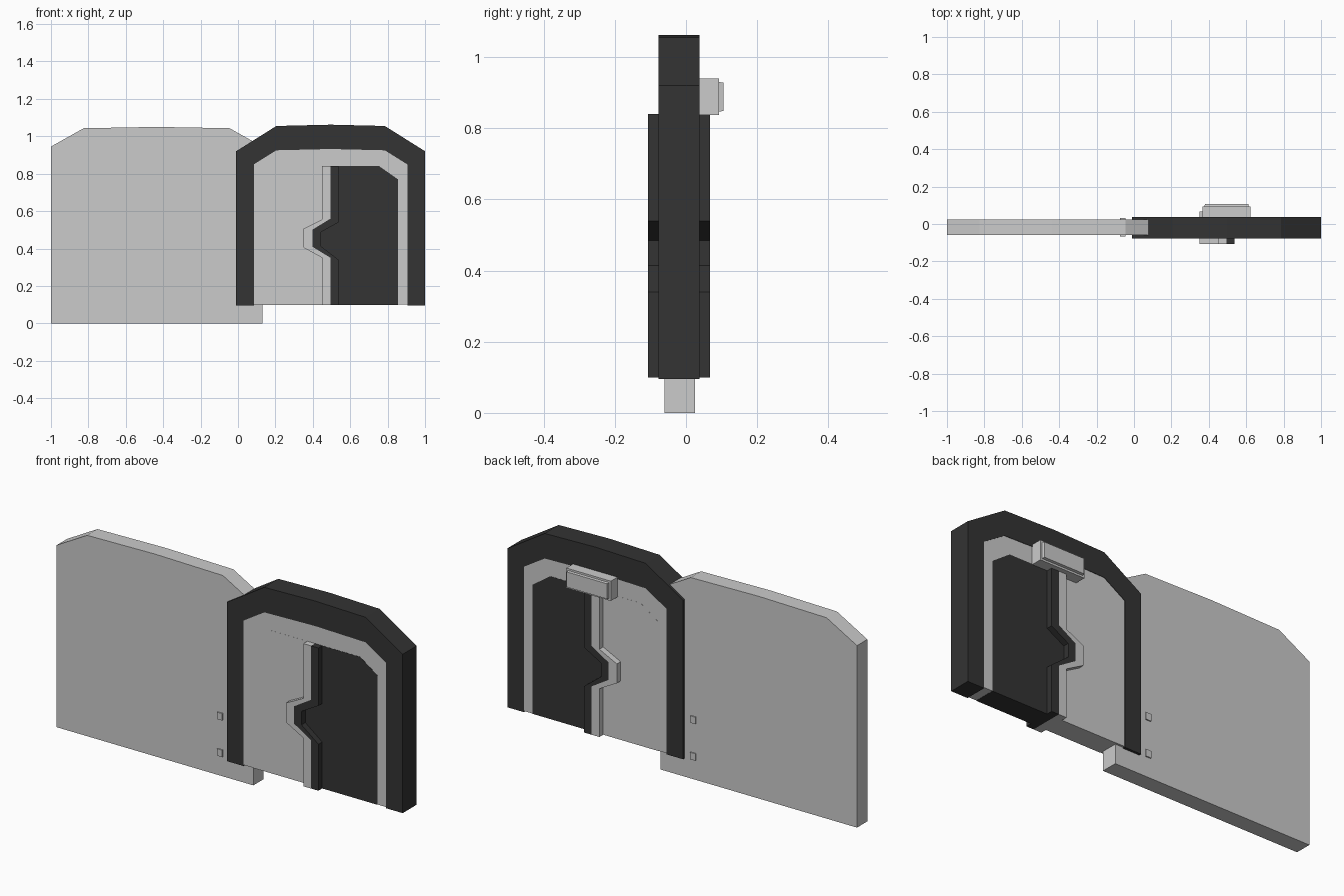
import bpy, bmesh

if "Cube" in bpy.data.objects:
    bpy.data.objects.remove(bpy.data.objects["Cube"])

CX = 0.495            # centre line of the doorway
YM = -0.0195          # mid depth of the doorway


def material(name, v):
    m = bpy.data.materials.new(name)
    m.diffuse_color = (v, v, v, 1)
    m.use_nodes = True
    m.node_tree.nodes["Principled BSDF"].inputs["Base Color"].default_value = m.diffuse_color
    return m


GREY = material("light_grey", 0.60)
DARK = material("charcoal", 0.033)


def extrude(name, profile, y0, y1, mat):
    """Solid from an x-z outline, extruded from y0 to y1."""
    bm = bmesh.new()
    face = bm.faces.new([bm.verts.new((x, y0, z)) for x, z in profile])
    res = bmesh.ops.extrude_face_region(bm, geom=[face])
    moved = [g for g in res["geom"] if isinstance(g, bmesh.types.BMVert)]
    bmesh.ops.translate(bm, verts=moved, vec=(0, y1 - y0, 0))
    bmesh.ops.recalc_face_normals(bm, faces=bm.faces)
    me = bpy.data.meshes.new(name)
    bm.to_mesh(me)
    bm.free()
    me.materials.append(mat)
    ob = bpy.data.objects.new(name, me)
    bpy.context.collection.objects.link(ob)
    return ob


def mirrored(pts, c=CX):
    return [(2 * c - x, z) for x, z in pts]


def arch(pts, c):
    """Full outline from its left half, listed bottom to crown."""
    return pts + mirrored(pts[-2::-1], c)


def rect(x0, x1, z0, z1):
    return [(x0, z0), (x1, z0), (x1, z1), (x0, z1)]


# Side wall slab that the door slides into
wall = [(-1, 0), (-1, 0.945), (-0.825, 1.043), (-0.435, 1.05)]
extrude("wall_slab", arch(wall, -0.435), -0.06, 0.025, GREY)
for i, z in enumerate((0.12, 0.31)):
    extrude(f"wall_peg_{i + 1}", rect(-0.075, -0.045, z - 0.018, z + 0.018),
            -0.066, 0.031, GREY)

# Dark outer frame in two mirrored halves
outer = [(-0.01, 0.095), (-0.01, 0.92), (0.205, 1.055), (CX, 1.062)]
inner = [(0.085, 0.095), (0.085, 0.85), (0.205, 0.925), (CX, 0.932)]
half = outer + inner[::-1]
extrude("frame_left", half, YM - 0.0575, YM + 0.0575, DARK)
extrude("frame_right", mirrored(half), YM - 0.0575, YM + 0.0575, DARK)

# Light infill inside the frame
infill = [(x, max(z, 0.1)) for x, z in inner]
extrude("door_infill", arch(infill, CX), YM - 0.0555, YM + 0.0555, GREY)

# Interlocking edges, listed top to bottom
edge_left = [(0.45, 0.84), (0.45, 0.555), (0.35, 0.505),
             (0.35, 0.405), (0.45, 0.35), (0.45, 0.099)]
edge_mid = [(CX, 0.84), (CX, 0.56), (0.397, 0.50),
            (0.397, 0.41), (CX, 0.35), (CX, 0.099)]
edge_right = [(0.537, 0.84), (0.537, 0.54), (0.44, 0.485),
              (0.44, 0.415), (0.537, 0.34), (0.537, 0.099)]

# Door leaves, nearly flush with the infill
leaf = [(0.855, 0.099), (0.855, 0.77), (0.755, 0.84)]
extrude("door_leaf_right", edge_mid + leaf, YM - 0.0565, YM + 0.0565, DARK)
extrude("door_leaf_left", edge_mid + mirrored(leaf),
        YM - 0.056, YM + 0.056, GREY)

# Raised strips along the meeting edges
extrude("seal_strip_left", edge_left + edge_mid[::-1],
        YM - 0.0875, YM + 0.0875, GREY)
extrude("seal_strip_right", edge_mid + edge_right[::-1],
        YM - 0.0875, YM + 0.0875, DARK)

# Chamfered box above the door on the back
box = extrude("back_box", rect(0.367, 0.623, 0.837, 0.94), 0.03, 0.106, GREY)
for v in box.data.vertices:
    if v.co.y > 0.1:
        v.co.x += 0.012 if v.co.x < CX else -0.012
        v.co.z += 0.012 if v.co.z < 0.89 else -0.012
extrude("back_box_body", rect(0.367, 0.623, 0.837, 0.94), 0.03, 0.093, GREY)
